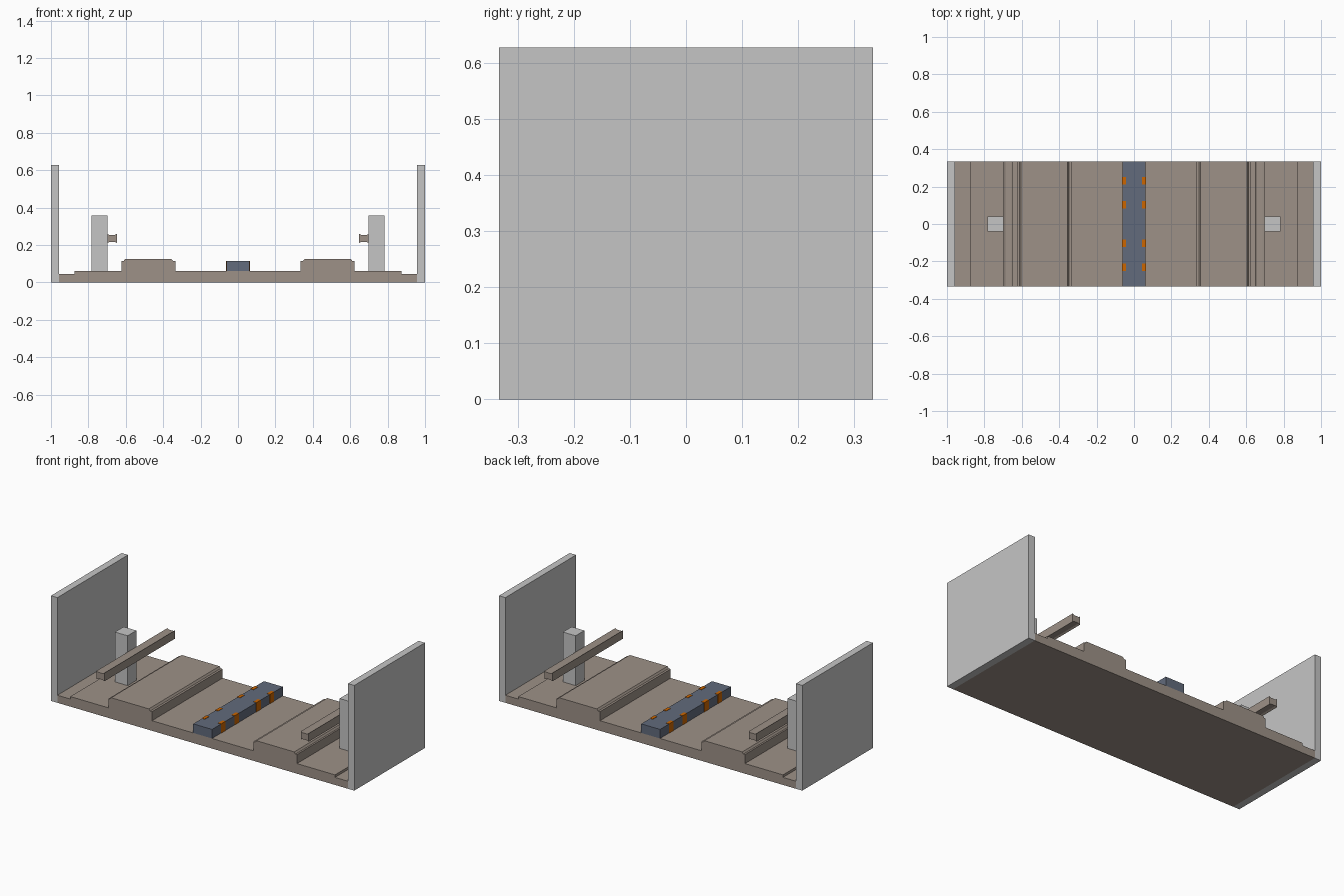
import bpy, bmesh

if "Cube" in bpy.data.objects:
    bpy.data.objects.remove(bpy.data.objects["Cube"])

HALF = 0.333  # half depth in y


def material(name, rgb):
    lin = [((c / 255 + 0.055) / 1.055) ** 2.4 if c > 10 else c / 255 / 12.92 for c in rgb]
    m = bpy.data.materials.new(name)
    m.diffuse_color = (*lin, 1)
    m.use_nodes = True
    m.node_tree.nodes["Principled BSDF"].inputs["Base Color"].default_value = m.diffuse_color
    return m


tan = material("warm_tan", (157, 145, 135))
grey = material("light_grey", (197, 197, 197))
blue = material("slate_blue", (98, 107, 124))
orange = material("orange", (204, 102, 0))


def extrude_profile(name, points, y0, y1, mat):
    """Extrude an x/z outline along y."""
    bm = bmesh.new()
    face = bm.faces.new([bm.verts.new((x, y0, z)) for x, z in points])
    ext = bmesh.ops.extrude_face_region(bm, geom=[face])
    verts = [v for v in ext["geom"] if isinstance(v, bmesh.types.BMVert)]
    bmesh.ops.translate(bm, vec=(0, y1 - y0, 0), verts=verts)
    bmesh.ops.recalc_face_normals(bm, faces=bm.faces)
    me = bpy.data.meshes.new(name)
    bm.to_mesh(me)
    bm.free()
    me.materials.append(mat)
    ob = bpy.data.objects.new(name, me)
    bpy.context.collection.objects.link(ob)
    return ob


def box(name, x0, x1, y0, y1, z0, z1, mat):
    return extrude_profile(name, [(x0, z0), (x1, z0), (x1, z1), (x0, z1)], y0, y1, mat)


# Floor with stepped platforms: right half outline, then mirrored
half = [(0.334, 0.06), (0.334, 0.114), (0.347, 0.114), (0.355, 0.125), (0.604, 0.125),
        (0.612, 0.114), (0.622, 0.114), (0.622, 0.06), (0.873, 0.06), (0.873, 0.045),
        (0.958, 0.045), (0.958, 0.0)]
extrude_profile("floor", half + [(-x, z) for x, z in reversed(half)], -HALF, HALF, tan)

# Side walls, posts and rails, mirrored left and right
rail = [(0.648, 0.211), (0.658, 0.216), (0.688, 0.216), (0.699, 0.211),
        (0.699, 0.26), (0.688, 0.254), (0.658, 0.254), (0.648, 0.26)]
for s, side in ((-1, "left"), (1, "right")):
    box(f"wall_{side}", s * 0.958, s * 1.0, -HALF, HALF, 0, 0.627, grey)
    box(f"post_{side}", s * 0.699, s * 0.783, -0.041, 0.041, 0.06, 0.357, grey)
    extrude_profile(f"rail_{side}", [(s * x, z) for x, z in rail], -HALF, HALF, tan)

# Central block with orange marker plates wrapping its edges
box("centre_block", -0.062, 0.062, -HALF, HALF, 0.06, 0.114, blue)
for s in (-1, 1):
    for y in (-0.23, -0.103, 0.103, 0.23):
        box("marker", s * 0.044, s * 0.064, y - 0.02, y + 0.02, 0.06, 0.116, orange)
